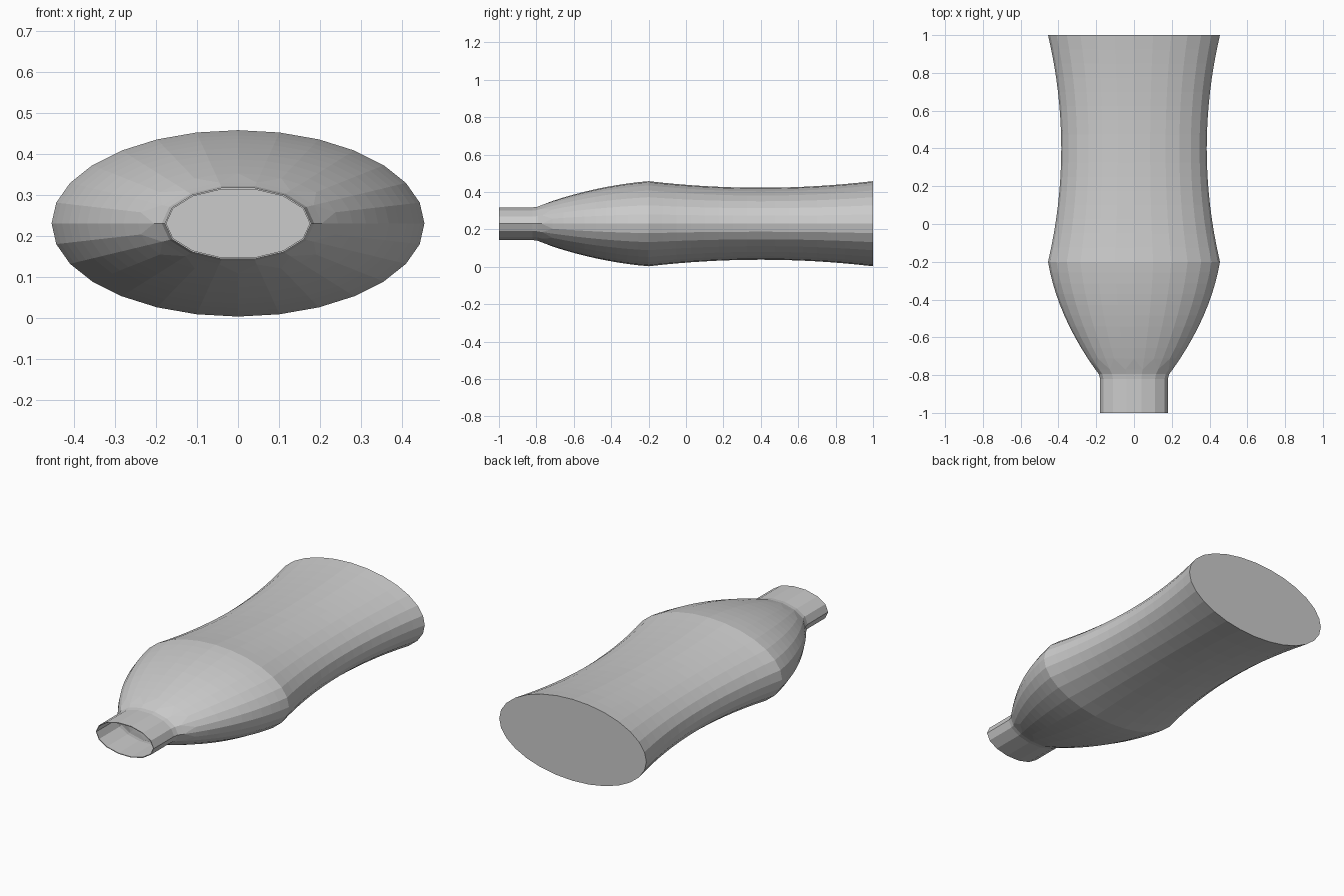
import bpy, bmesh
from math import cos, sin, pi

if "Cube" in bpy.data.objects:
    bpy.data.objects.remove(bpy.data.objects["Cube"])

CENTRE_Z = 0.23
NECK_SIDES, BODY_SIDES = 14, 28

# Profile along y: (y, half width); half height is half of that
neck = [(-1.0, 0.179), (-0.82, 0.179), (-0.795, 0.186), (-0.77, 0.205)]
body = []
for i in range(1, 11):                      # bulging shoulder
    d = 0.57 * (1 - i / 10)
    body.append((-0.2 - d, 0.455 - 0.168 * d - 0.475 * d * d))
for i in range(1, 17):                      # concave grip
    u = i / 16
    body.append((-0.2 + 1.2 * u, 0.455 - 0.07 * 4 * u * (1 - u)))

bm = bmesh.new()


def ring(y, r, n):
    return [bm.verts.new((r * cos(2 * pi * k / n), y,
                          CENTRE_Z + 0.5 * r * sin(2 * pi * k / n)))
            for k in range(n)]


def join(a, b):
    """Connect two rings; b may have twice as many sides as a."""
    n = len(a)
    for k in range(n):
        j = (k + 1) % n
        if len(b) == n:
            bm.faces.new((a[k], a[j], b[j], b[k]))
        else:
            m, e = b[2 * k + 1], b[(2 * k + 2) % len(b)]
            bm.faces.new((a[k], m, b[2 * k]))
            bm.faces.new((a[k], a[j], m))
            bm.faces.new((a[j], e, m))


rings = [ring(y, r, NECK_SIDES) for y, r in neck]
rings += [ring(y, r, BODY_SIDES) for y, r in body]
for a, b in zip(rings, rings[1:]):
    join(a, b)
bm.faces.new(rings[-1])                     # flat base, mouth stays open
bmesh.ops.recalc_face_normals(bm, faces=bm.faces)
# Make sure the base faces outward (+y)
bm.faces.ensure_lookup_table()
bm.normal_update()
if bm.faces[-1].normal.y < 0:
    bmesh.ops.reverse_faces(bm, faces=bm.faces)

mesh = bpy.data.meshes.new("bottle")
bm.to_mesh(mesh)
bm.free()
bottle = bpy.data.objects.new("bottle", mesh)
bpy.context.collection.objects.link(bottle)

# Thin wall, growing inward
wall = bottle.modifiers.new("wall", 'SOLIDIFY')
wall.thickness = 0.004
wall.offset = -1
